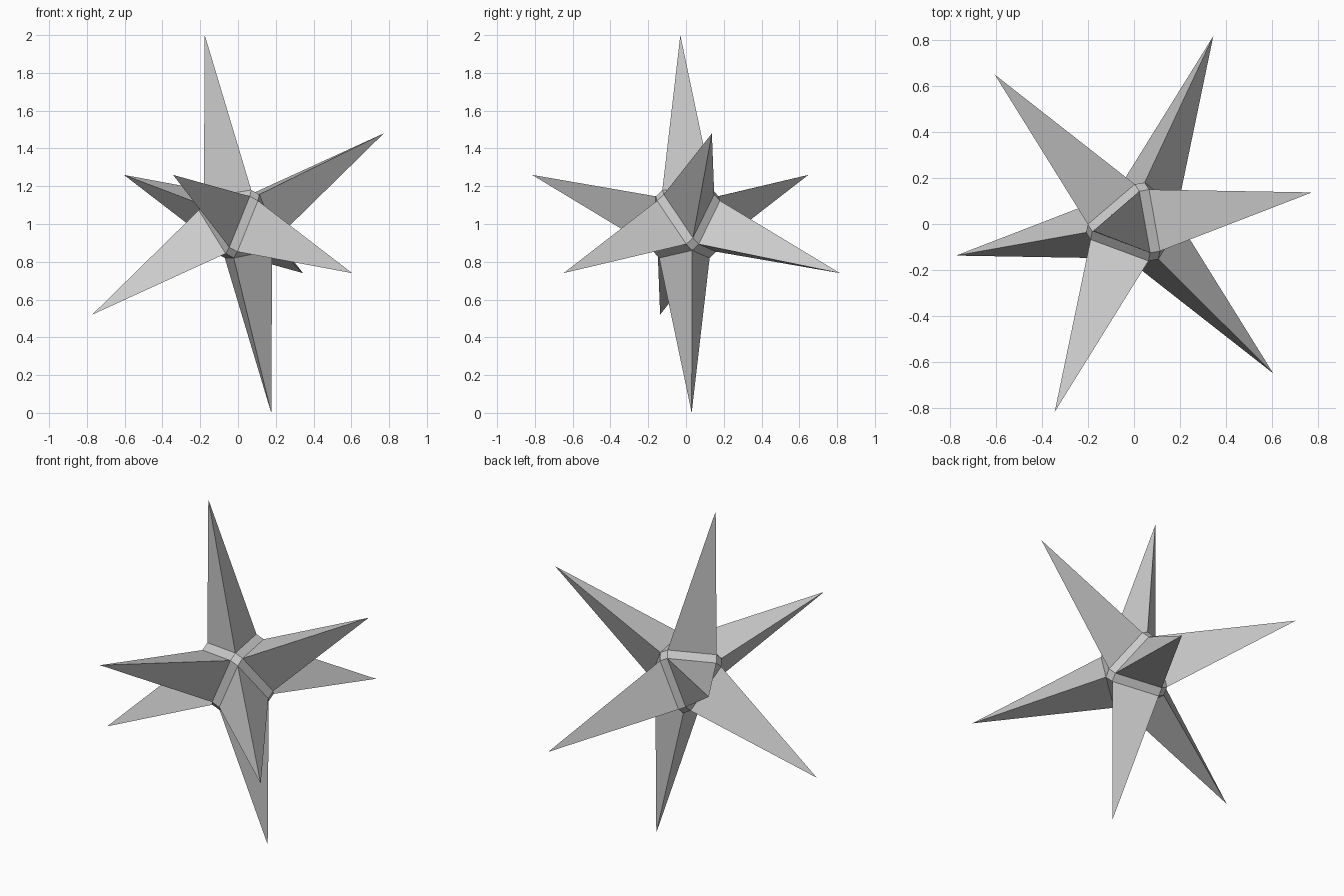
import bpy, bmesh
from itertools import product
from mathutils import Matrix, Vector

cube = bpy.data.objects.get("Cube")
if cube:
    bpy.data.objects.remove(cube, do_unlink=True)

# Grey material
grey = bpy.data.materials.new("plain_grey")
grey.use_nodes = True
colour = (0.6, 0.6, 0.6, 1)
grey.diffuse_color = colour
grey.node_tree.nodes["Principled BSDF"].inputs["Base Color"].default_value = colour

# Tilted frame: its three axes pass through the core's corners, spikes lie on its diagonals
side_tips = [Vector(t) for t in ((0.772, 0.137, 0.48), (-0.604, 0.648, 0.26), (-0.344, -0.815, 0.26))]
top_tip = sum(side_tips, Vector())
frame = Matrix([(top_tip - t) / 2 for t in side_tips]).transposed()
centre = Vector((0, 0, 1))
CORNER, BEVEL = 0.41, 0.045   # corner distance and half width of the flattened edges
SIGNS = (-1, 1)

bm = bmesh.new()


def corner(axis, signs):
    """Core vertex beside one axis, in the octant given by signs."""
    p = Vector([s * (CORNER if i == axis else BEVEL) for i, s in enumerate(signs)])
    return bm.verts.new(frame @ p + centre)


verts = {(a, s): corner(a, s) for a in range(3) for s in product(SIGNS, repeat=3)}


def octant(fixed):
    return tuple(fixed[i] for i in range(3))


for a in range(3):
    b, c = (a + 1) % 3, (a + 2) % 3
    # Small flat facet on each corner of the core
    for s in SIGNS:
        ring = ((-1, -1), (1, -1), (1, 1), (-1, 1))
        bm.faces.new([verts[a, octant({a: s, b: u, c: v})] for u, v in ring])
    # Flat strip along each edge of the core
    for s, t in product(SIGNS, repeat=2):
        lo, hi = (octant({a: s, b: t, c: w}) for w in SIGNS)
        bm.faces.new([verts[a, lo], verts[a, hi], verts[b, hi], verts[b, lo]])

# Three-sided spike on every octant
for s in product(SIGNS, repeat=3):
    tip = bm.verts.new(frame @ Vector(s) + centre)
    for a in range(3):
        bm.faces.new([verts[a, s], verts[(a + 1) % 3, s], tip])

bmesh.ops.recalc_face_normals(bm, faces=bm.faces[:])
mesh = bpy.data.meshes.new("spiked_star")
bm.to_mesh(mesh)
bm.free()
mesh.materials.append(grey)
star = bpy.data.objects.new("spiked_star", mesh)
bpy.context.collection.objects.link(star)
